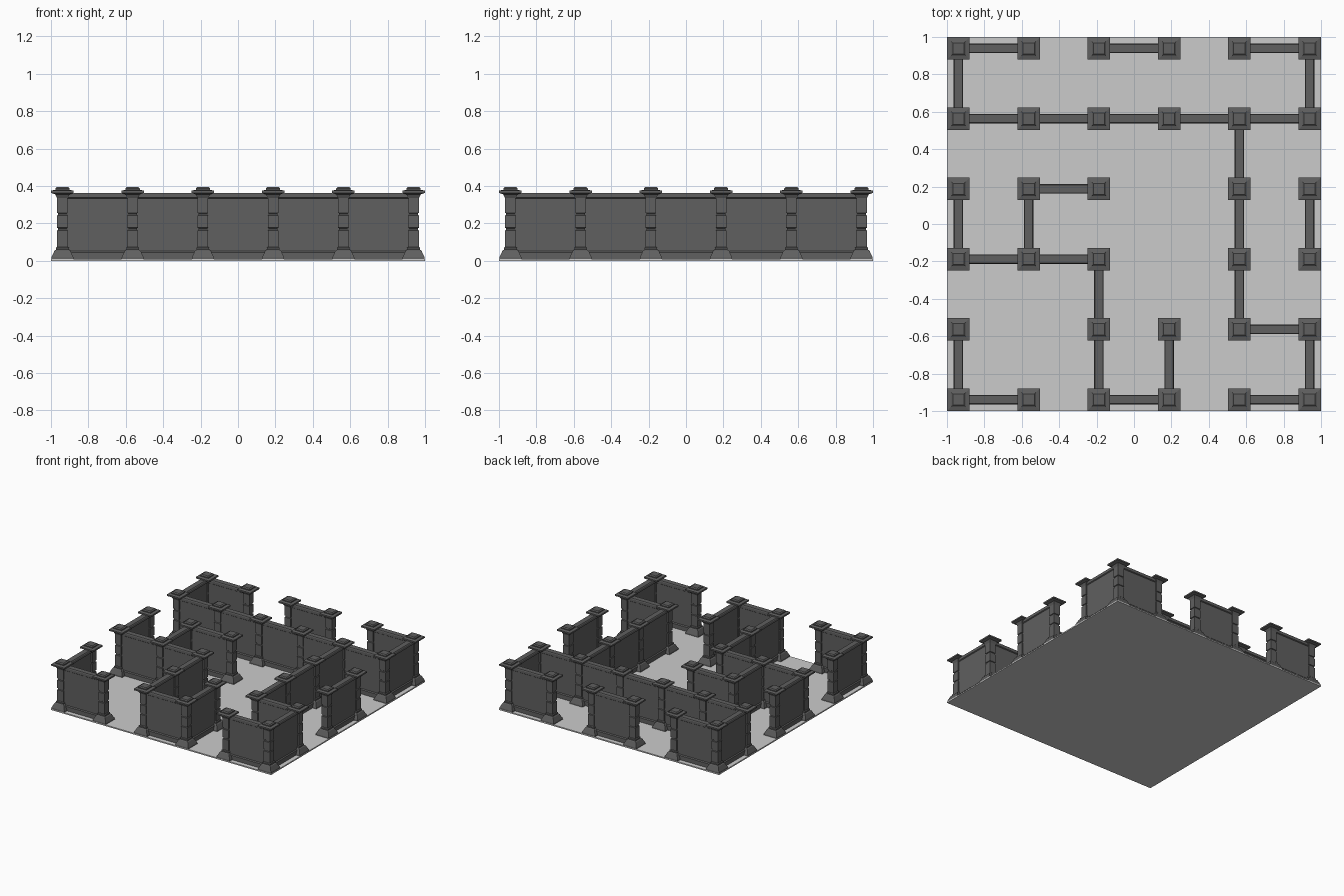
import bpy
import bmesh
from mathutils import Vector

old = bpy.data.objects.get("Cube")
if old:
    bpy.data.objects.remove(old, do_unlink=True)


def material(name, value):
    mat = bpy.data.materials.new(name)
    mat.use_nodes = True
    colour = (value, value, value, 1)
    mat.diffuse_color = colour
    mat.node_tree.nodes["Principled BSDF"].inputs["Base Color"].default_value = colour
    return mat


STONE = material("dark_stone", 0.115)
PALE = material("pale_floor", 0.6)
STEP = 0.3755


def spot(col, row):
    return Vector(((col - 2.5) * STEP, (row - 2.5) * STEP, 0))


def stacked_mesh(name, profile, long_side, mat):
    """Stack rectangular rings of (half width, height), stretched along x."""
    bm = bmesh.new()
    rings = []
    for half, z in profile:
        hx = long_side / 2 if long_side else half
        rings.append([bm.verts.new((sx * hx, sy * half, z))
                      for sx, sy in ((-1, -1), (1, -1), (1, 1), (-1, 1))])
    for low, high in zip(rings, rings[1:]):
        for i in range(4):
            j = (i + 1) % 4
            bm.faces.new((low[i], low[j], high[j], high[i]))
    bm.faces.new(rings[0][::-1])
    bm.faces.new(rings[-1])
    mesh = bpy.data.meshes.new(name)
    bm.to_mesh(mesh)
    bm.free()
    mesh.materials.append(mat)
    return mesh


def place(name, mesh, position, turn=0):
    obj = bpy.data.objects.new(name, mesh)
    obj.location = position
    obj.rotation_euler.z = turn
    bpy.context.collection.objects.link(obj)


# Floor slab
place("floor", stacked_mesh("floor", [(1, 0), (1, 0.01)], 2, PALE), (0, 0, 0))

# Post: flared foot, shaft with two grooves, wide stepped cap
post_profile = [(0.06, 0.005), (0.058, 0.02), (0.042, 0.055), (0.034, 0.06), (0.034, 0.07), (0.028, 0.075)]
for groove in (0.17, 0.25):
    post_profile += [(0.028, groove - 0.007), (0.023, groove - 0.004),
                     (0.023, groove + 0.004), (0.028, groove + 0.007)]
post_profile += [(0.028, 0.335), (0.038, 0.355), (0.06, 0.363), (0.06, 0.375),
                 (0.038, 0.38), (0.038, 0.388), (0.03, 0.395)]
post = stacked_mesh("post", post_profile, 0, STONE)

# Columns holding a post, listed from the front row to the back row
post_rows = ["012345", "02345", "01245", "01245", "012345", "012345"]
for row, cols in enumerate(post_rows):
    for col in cols:
        place("post", post, spot(int(col), row))

# Wall: plinth, thin panel and top rail
wall = stacked_mesh("wall", [(0.025, 0.008), (0.025, 0.045), (0.018, 0.052), (0.018, 0.333),
                             (0.025, 0.338), (0.025, 0.358), (0.021, 0.364)], STEP, STONE)

# Starting columns of walls running sideways, per row
across = ["024", "4", "01", "1", "01234", "024"]
# Starting rows of walls running front to back, per column
along = ["024", "2", "01", "0", "123", "024"]
for line, (sideways, deep) in enumerate(zip(across, along)):
    for start in sideways:
        place("wall", wall, spot(int(start) + 0.5, line))
    for start in deep:
        place("wall", wall, spot(line, int(start) + 0.5), 1.5708)
